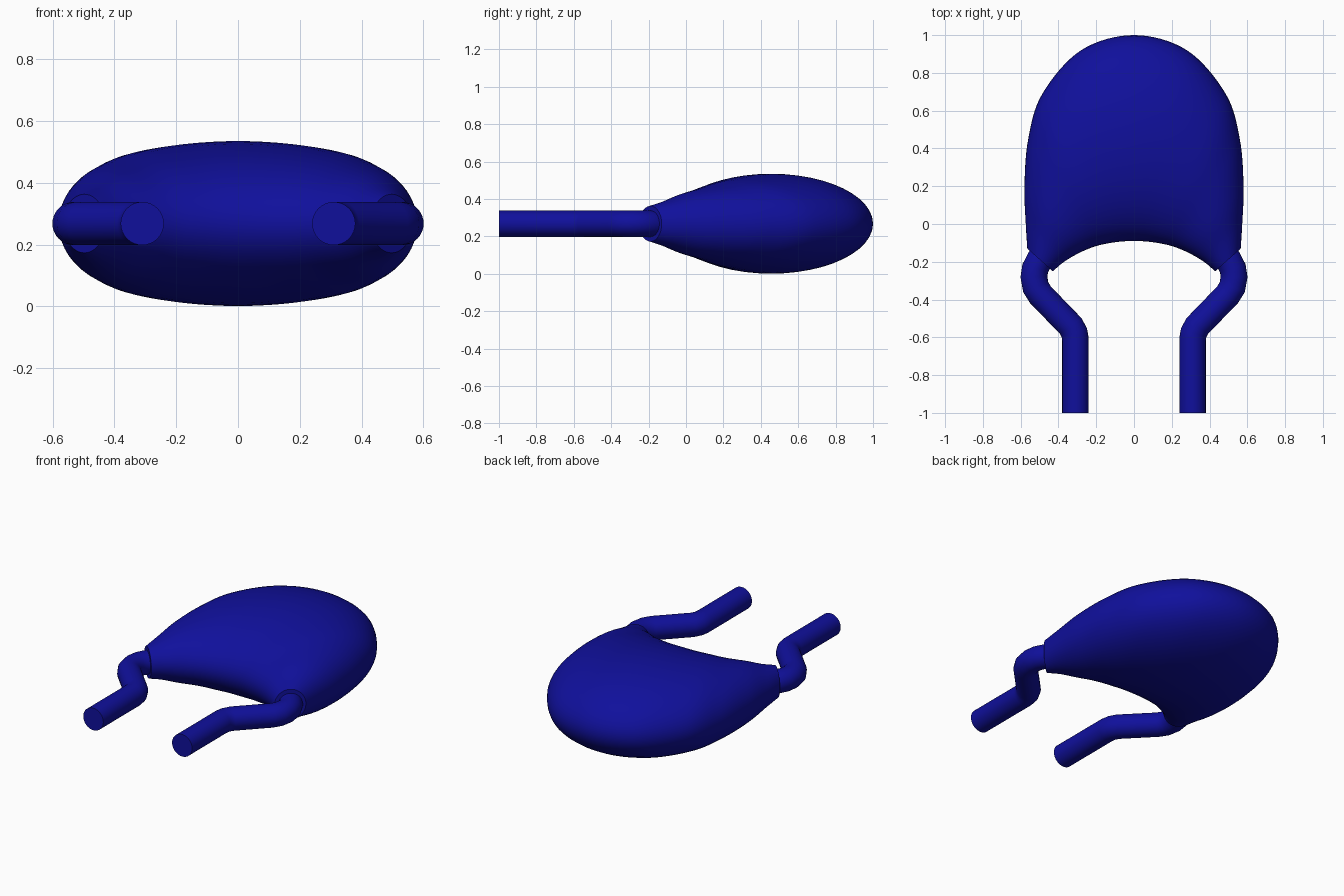
import bpy, bmesh, math
from mathutils import Vector

cube = bpy.data.objects.get("Cube")
if cube:
    bpy.data.objects.remove(cube, do_unlink=True)

ZC = 0.268          # mid height of the whole part
WIRE_R = 0.07
SEG = 48            # points around a body section
STEPS = 8           # subdivisions between body stations

blue = bpy.data.materials.new("deep blue")
blue.use_nodes = True
colour = (0.005, 0.005, 0.33, 1)
blue.diffuse_color = colour
blue.node_tree.nodes["Principled BSDF"].inputs["Base Color"].default_value = colour


def spline(pts, steps):
    """Smooth curve through equal-length tuples."""
    p = [Vector(q) for q in pts]
    p = [2 * p[0] - p[1]] + p + [2 * p[-1] - p[-2]]
    out = []
    for i in range(1, len(p) - 2):
        a, b, c, d = p[i - 1:i + 3]
        for k in range(steps):
            t = k / steps
            out.append(0.5 * (2 * b + (c - a) * t + (2 * a - 5 * b + 4 * c - d) * t * t
                              + (3 * b - a - 3 * c + d) * t ** 3))
    return out + [p[-2]]


def loft(name, rings):
    """Skin a list of closed rings and cap both ends."""
    bm = bmesh.new()
    loops = [[bm.verts.new(co) for co in ring] for ring in rings]
    for a, b in zip(loops, loops[1:]):
        n = len(a)
        for i in range(n):
            bm.faces.new((a[i], a[(i + 1) % n], b[(i + 1) % n], b[i]))
    bm.faces.new(loops[0])
    bm.faces.new(loops[-1])
    bmesh.ops.recalc_face_normals(bm, faces=bm.faces[:])
    mesh = bpy.data.meshes.new(name)
    bm.to_mesh(mesh)
    bm.free()
    mesh.materials.append(blue)
    obj = bpy.data.objects.new(name, mesh)
    bpy.context.collection.objects.link(obj)
    bpy.ops.object.select_all(action='DESELECT')
    obj.select_set(True)
    bpy.context.view_layer.objects.active = obj
    bpy.ops.object.shade_smooth_by_angle(angle=math.radians(40))
    return obj


# Body: elliptical sections fanned along an arch
# each station: inner x, inner y, outer x, outer y, half height
half = [
    (0.43, -0.25, 0.565, -0.13, 0.095),
    (0.37, -0.20, 0.573, 0.00, 0.122),
    (0.29, -0.153, 0.58, 0.20, 0.165),
    (0.21, -0.12, 0.56, 0.45, 0.20),
    (0.14, -0.103, 0.485, 0.69, 0.232),
    (0.07, -0.093, 0.28, 0.92, 0.257),
    (0.0, -0.09, 0.0, 1.0, 0.267),
]
stations = half + [(-a, b, -c, d, h) for a, b, c, d, h in reversed(half[:-1])]
rings = []
for ix, iy, ox, oy, h in spline(stations, STEPS):
    mid = Vector(((ix + ox) / 2, (iy + oy) / 2, ZC))
    arm = Vector(((ox - ix) / 2, (oy - iy) / 2, 0))
    rings.append([mid + arm * math.cos(u) + Vector((0, 0, h * math.sin(u)))
                  for u in (2 * math.pi * k / SEG for k in range(SEG))])
loft("body", rings)

# Wire leads: round tube along a kinked path, one per side
path = [(0.31, -1.0), (0.31, -0.61), (0.316, -0.575), (0.335, -0.54),
        (0.495, -0.375), (0.52, -0.335), (0.53, -0.28), (0.523, -0.235),
        (0.50, -0.19), (0.43, -0.11)]
for name, s in (("left_lead", 1), ("right_lead", -1)):
    pts = [Vector((s * x, y, ZC)) for x, y in path]
    rings = []
    for i, p in enumerate(pts):
        d_in = (p - pts[i - 1]).normalized() if i else Vector((0, 1, 0))
        d_out = (pts[i + 1] - p).normalized() if i < len(pts) - 1 else d_in
        t = (d_in + d_out).normalized()
        side = Vector((t.y, -t.x, 0)) / t.dot(d_in)
        rings.append([p + side * (WIRE_R * math.cos(u)) + Vector((0, 0, WIRE_R * math.sin(u)))
                      for u in (2 * math.pi * k / 32 for k in range(32))])
    loft(name, rings)
